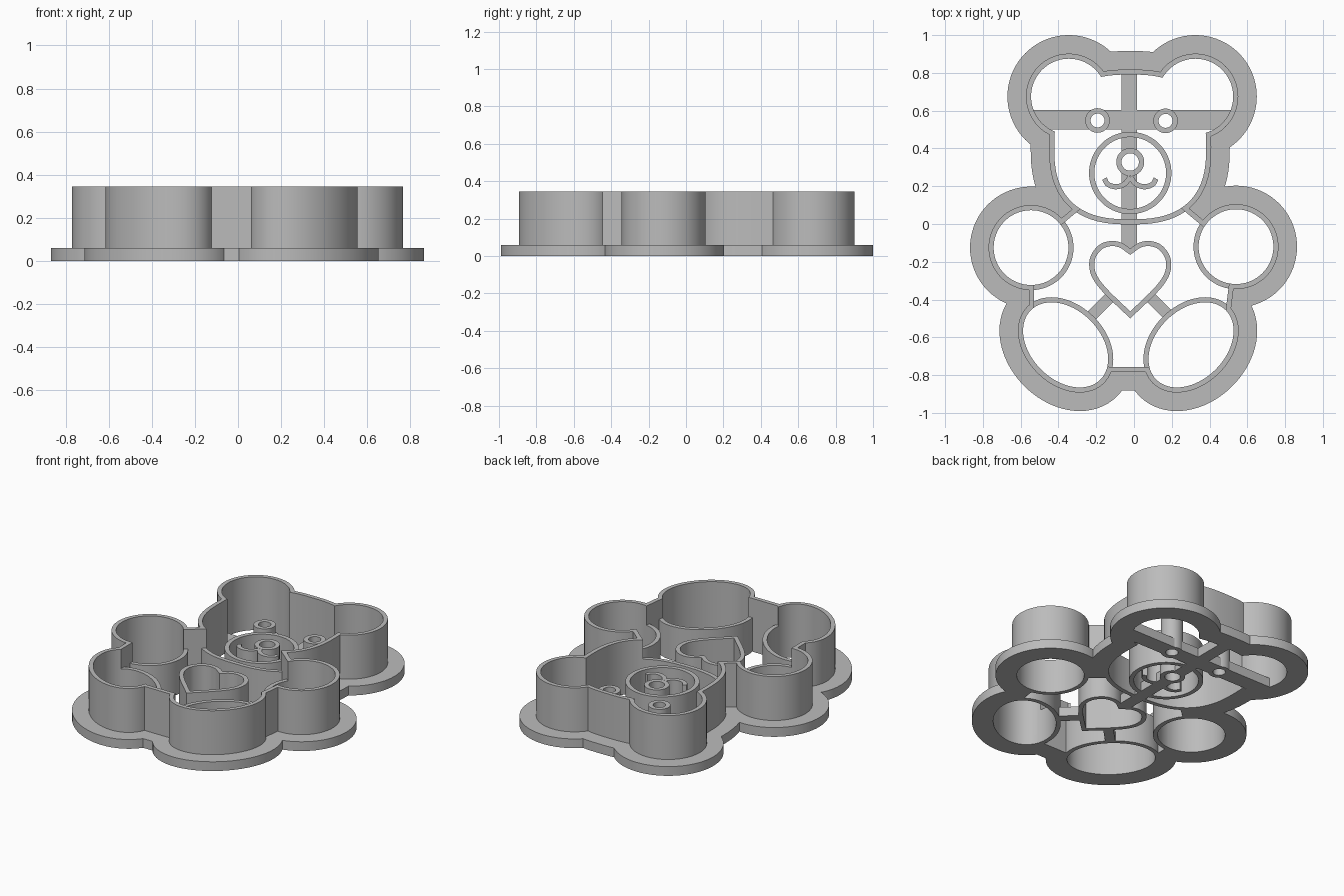
import bpy
from math import pi, cos, sin
from mathutils import Vector
from mathutils.geometry import delaunay_2d_cdt

if "Cube" in bpy.data.objects:
    bpy.data.objects.remove(bpy.data.objects["Cube"])

grey = bpy.data.materials.new("plain_grey")
grey.use_nodes = True
grey.diffuse_color = (0.5, 0.5, 0.5, 1)
grey.node_tree.nodes["Principled BSDF"].inputs["Base Color"].default_value = (0.5, 0.5, 0.5, 1)

BASE, LOW, HIGH = 0.06, 0.22, 0.345   # heights of plate, inner and outer walls
WALL, FLANGE = 0.027, 0.125           # widths outside the inner outline
MID = -0.02                           # symmetry line of the face


# ---- 2D outlines, all counter-clockwise ----
def oval(x, y, a, b=None, tilt=0.0, power=2.0, n=72):
    b = b or a
    pts = []
    for i in range(n):
        t = 2 * pi * i / n
        u = a * abs(cos(t)) ** (2 / power) * (1 if cos(t) > 0 else -1)
        v = b * abs(sin(t)) ** (2 / power) * (1 if sin(t) > 0 else -1)
        pts.append(Vector((x + u * cos(tilt) - v * sin(tilt),
                           y + u * sin(tilt) + v * cos(tilt))))
    return pts


def spline(ctrl, steps=6):
    p = [Vector(c) for c in ctrl]
    p = [2 * p[0] - p[1]] + p + [2 * p[-1] - p[-2]]
    out = []
    for a, b, c, d in zip(p, p[1:], p[2:], p[3:]):
        for k in range(steps):
            t = k / steps
            out.append(0.5 * (2 * b + (c - a) * t + (2 * a - 5 * b + 4 * c - d) * t * t
                              + (3 * b - a - 3 * c + d) * t ** 3))
    return out + [p[-2]]


def normal(a, b):
    d = (b - a).normalized()
    return Vector((d.y, -d.x))


def grow(pts, dist):
    out = []
    for i, p in enumerate(pts):
        n1 = normal(pts[i - 1], p)
        n2 = normal(p, pts[(i + 1) % len(pts)])
        out.append(p + (n1 + n2) * (dist / max(1 + n1.dot(n2), 0.3)))
    return out


def ribbon(path, width):
    path = [Vector(p) for p in path]
    right, left = [], []
    for i, p in enumerate(path):
        n = normal(path[max(i - 1, 0)], path[min(i + 1, len(path) - 1)]) * (width / 2)
        right.append(p + n)
        left.append(p - n)
    return right + left[::-1]


# ---- flat region (outlines minus holes, optionally clipped) raised to a height ----
def raise_region(name, outlines, holes, height, within=()):
    shapes = list(outlines) + list(holes) + list(within)
    verts, faces = [], []
    for s in shapes:
        faces.append(list(range(len(verts), len(verts) + len(s))))
        verts += s
    v2, _, tris, _, _, origin = delaunay_2d_cdt(verts, [], faces, 1, 1e-5)
    no, nh = len(outlines), len(outlines) + len(holes)
    keep = []
    for tri, ids in zip(tris, origin):
        if (any(i < no for i in ids) and not any(no <= i < nh for i in ids)
                and (not within or any(i >= nh for i in ids))):
            keep.append(list(tri))
    used = sorted({i for t in keep for i in t})
    index = {v: k for k, v in enumerate(used)}
    keep = [[index[i] for i in t] for t in keep]
    m = len(used)
    coords = [(v2[i].x, v2[i].y, z) for z in (0, height) for i in used]
    edges = {(t[k], t[(k + 1) % len(t)]) for t in keep for k in range(len(t))}
    polys = [t[::-1] for t in keep] + [[i + m for i in t] for t in keep]
    polys += [[a, b, b + m, a + m] for a, b in edges if (b, a) not in edges]
    mesh = bpy.data.meshes.new(name)
    mesh.from_pydata(coords, [], polys)
    mesh.materials.append(grey)
    mesh.update()
    ob = bpy.data.objects.new(name, mesh)
    bpy.context.collection.objects.link(ob)
    bpy.ops.object.select_all(action="DESELECT")
    ob.select_set(True)
    bpy.context.view_layer.objects.active = ob
    bpy.ops.object.shade_smooth_by_angle(angle=0.5)
    return ob


# ---- outlines of the bear ----
head = oval(MID, 0.408, 0.402, 0.383, power=2.6, n=96)
ears = [oval(x, 0.675, 0.2) for x in (-0.345, 0.325)]
arms = {"right": oval(-0.545, -0.125, 0.198), "left": oval(0.54, -0.12, 0.198)}
feet = {"right": oval(-0.362, -0.64, 0.26, 0.184, -pi / 4),
        "left": oval(0.302, -0.64, 0.26, 0.184, pi / 4)}
body = [Vector(p) for p in (
    (-0.2, 0.15), (-0.45, -0.06), (-0.53, -0.3), (-0.53, -0.45), (-0.13, -0.757),
    (0.09, -0.757), (0.485, -0.46), (0.505, -0.3), (0.42, -0.06), (0.17, 0.15))]
parts = [head, body] + ears + list(arms.values()) + list(feet.values())

# base flange and tall cutting wall
raise_region("base_flange", [grow(p, FLANGE) for p in parts], parts, BASE)
raise_region("outer_wall", [grow(p, WALL) for p in parts], parts, HIGH)

# lower walls where limbs and chin cross the body
raise_region("chin_wall", [grow(head, WALL)], [head], LOW, [body])
for kind, limbs in (("arm", arms), ("foot", feet)):
    for side, shape in limbs.items():
        raise_region(f"{side}_{kind}_wall", [grow(shape, WALL)], [shape], LOW, [body])

# face rings
eye_spots = {"right": (-0.193, 0.548), "left": (0.167, 0.546)}
nose_hole = oval(MID, 0.328, 0.046, n=40)
eye_holes = []
for side, (x, y) in eye_spots.items():
    eye_holes.append(oval(x, y, 0.037, n=40))
    raise_region(f"{side}_eye", [oval(x, y, 0.065, n=40)], [eye_holes[-1]], LOW)
raise_region("nose", [oval(MID, 0.328, 0.074, n=40)], [nose_hole], LOW)
raise_region("muzzle_ring", [oval(MID, 0.27, 0.218)], [oval(MID, 0.27, 0.19)], LOW)

# smile, two mirrored curls
curl = [(0.137, 0.24), (0.118, 0.21), (0.075, 0.197), (0.03, 0.212), (0, 0.25)]
for side, s in (("right", -1), ("left", 1)):
    path = spline([(MID + s * x, y) for x, y in curl])
    shape = ribbon(path, 0.027)
    raise_region(f"{side}_smile", [shape], [], LOW)

# heart
half = spline([(0, -0.13), (0.045, -0.1), (0.1, -0.09), (0.16, -0.108), (0.205, -0.16),
               (0.217, -0.22), (0.2, -0.285), (0.14, -0.365), (0, -0.5)])
heart = [Vector((MID - x, y)) for x, y in half]
heart += [Vector((MID + x, y)) for x, y in half[-2:0:-1]]
heart_hole = grow(heart, -0.027)
raise_region("heart_wall", [heart], [heart_hole], LOW)

# flat support bars
raise_region("eye_bar", [ribbon([(-0.54, 0.552), (0.52, 0.552)], 0.105)],
             eye_holes, BASE, [head] + ears)
raise_region("centre_bar", [ribbon([(MID - 0.005, 0.8), (MID - 0.005, -0.15)], 0.08)],
             [nose_hole, heart_hole], BASE - 0.0005)
for side, s in (("right", -1), ("left", 1)):
    bar = ribbon([(MID + s * 0.11, -0.39), (MID + s * 0.215, -0.495)], 0.06)
    raise_region(f"{side}_heart_bar", [bar], [heart_hole, feet[side]], BASE)
